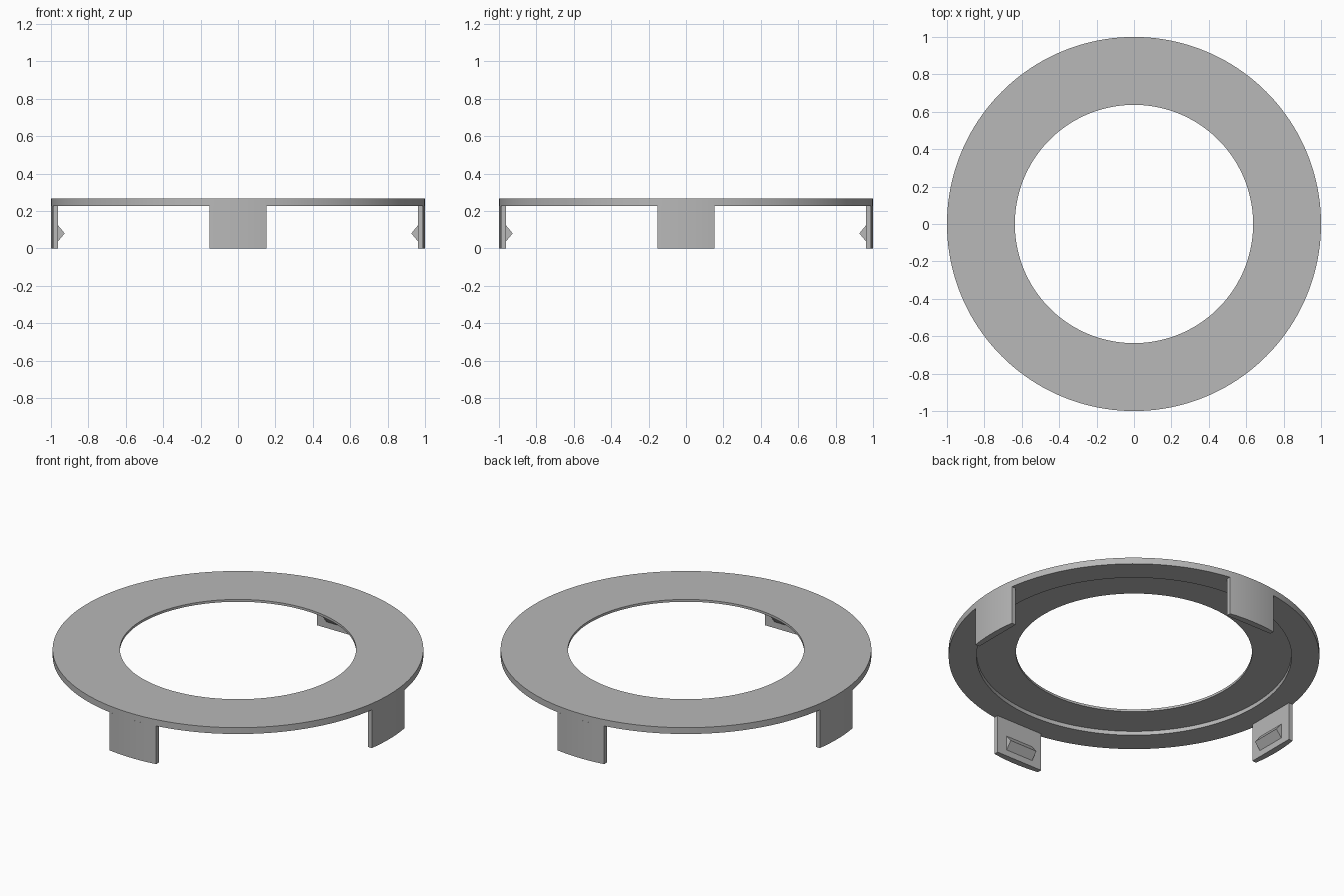
import bpy, bmesh, math
from mathutils import Matrix, Vector

if "Cube" in bpy.data.objects:
    bpy.data.objects.remove(bpy.data.objects["Cube"], do_unlink=True)

TOP, RIM_BOTTOM, RECESS = 0.265, 0.227, 0.251
OUTER, STEP, HOLE = 1.0, 0.85, 0.637
TAB_HALF, TAB_INNER = 0.153, 0.962

grey = bpy.data.materials.new("plain_grey")
grey.use_nodes = True
grey.diffuse_color = (0.48, 0.48, 0.48, 1)
grey.node_tree.nodes["Principled BSDF"].inputs["Base Color"].default_value = (0.48, 0.48, 0.48, 1)


def finish(bm, name):
    """Turn a bmesh into a named object with smooth curves and sharp edges."""
    bmesh.ops.recalc_face_normals(bm, faces=bm.faces)
    mesh = bpy.data.meshes.new(name)
    bm.to_mesh(mesh)
    bm.free()
    mesh.materials.append(grey)
    obj = bpy.data.objects.new(name, mesh)
    bpy.context.collection.objects.link(obj)
    bpy.ops.object.select_all(action='DESELECT')
    obj.select_set(True)
    bpy.context.view_layer.objects.active = obj
    bpy.ops.object.shade_smooth_by_angle(angle=math.radians(30))


def prism(points, direction, name, turn):
    """Extrude a closed outline along a direction, then turn it about z."""
    bm = bmesh.new()
    face = bm.faces.new([bm.verts.new(p) for p in points])
    grown = bmesh.ops.extrude_face_region(bm, geom=[face], use_keep_orig=True)
    moved = [v for v in grown["geom"] if isinstance(v, bmesh.types.BMVert)]
    bmesh.ops.translate(bm, verts=moved, vec=Vector(direction))
    bmesh.ops.rotate(bm, verts=bm.verts, matrix=Matrix.Rotation(turn, 3, 'Z'))
    finish(bm, name)


# Flat ring with a stepped recess underneath, lathed from its cross-section
bm = bmesh.new()
section = [(HOLE, RECESS), (HOLE, TOP), (OUTER, TOP),
           (OUTER, RIM_BOTTOM), (STEP, RIM_BOTTOM), (STEP, RECESS)]
verts = [bm.verts.new((r, 0, z)) for r, z in section]
edges = [bm.edges.new((verts[i - 1], verts[i])) for i in range(len(verts))]
bmesh.ops.spin(bm, geom=verts + edges, cent=(0, 0, 0), axis=(0, 0, 1),
               angle=math.tau, steps=160, use_merge=True)
bmesh.ops.remove_doubles(bm, verts=bm.verts, dist=0.0001)
finish(bm, "ring")

# Four hanging tabs: curved outside, flat inside, each with a snap wedge
half_angle = math.asin(TAB_HALF / OUTER)
arc = [half_angle * (i / 6 - 1) for i in range(13)]
tab_outline = [(TAB_INNER, TAB_HALF, 0), (TAB_INNER, -TAB_HALF, 0)]
tab_outline += [(OUTER * math.cos(a), OUTER * math.sin(a), 0) for a in arc]
wedge_outline = [(TAB_INNER, -0.09, 0.037), (TAB_INNER, -0.09, 0.123), (0.927, -0.09, 0.08)]

for i, side in enumerate(("left", "back", "right", "front")):
    turn = i * math.pi / 2
    prism(tab_outline, (0, 0, RIM_BOTTOM), side + "_tab", turn)
    prism(wedge_outline, (0, 0.18, 0), side + "_snap_wedge", turn)
